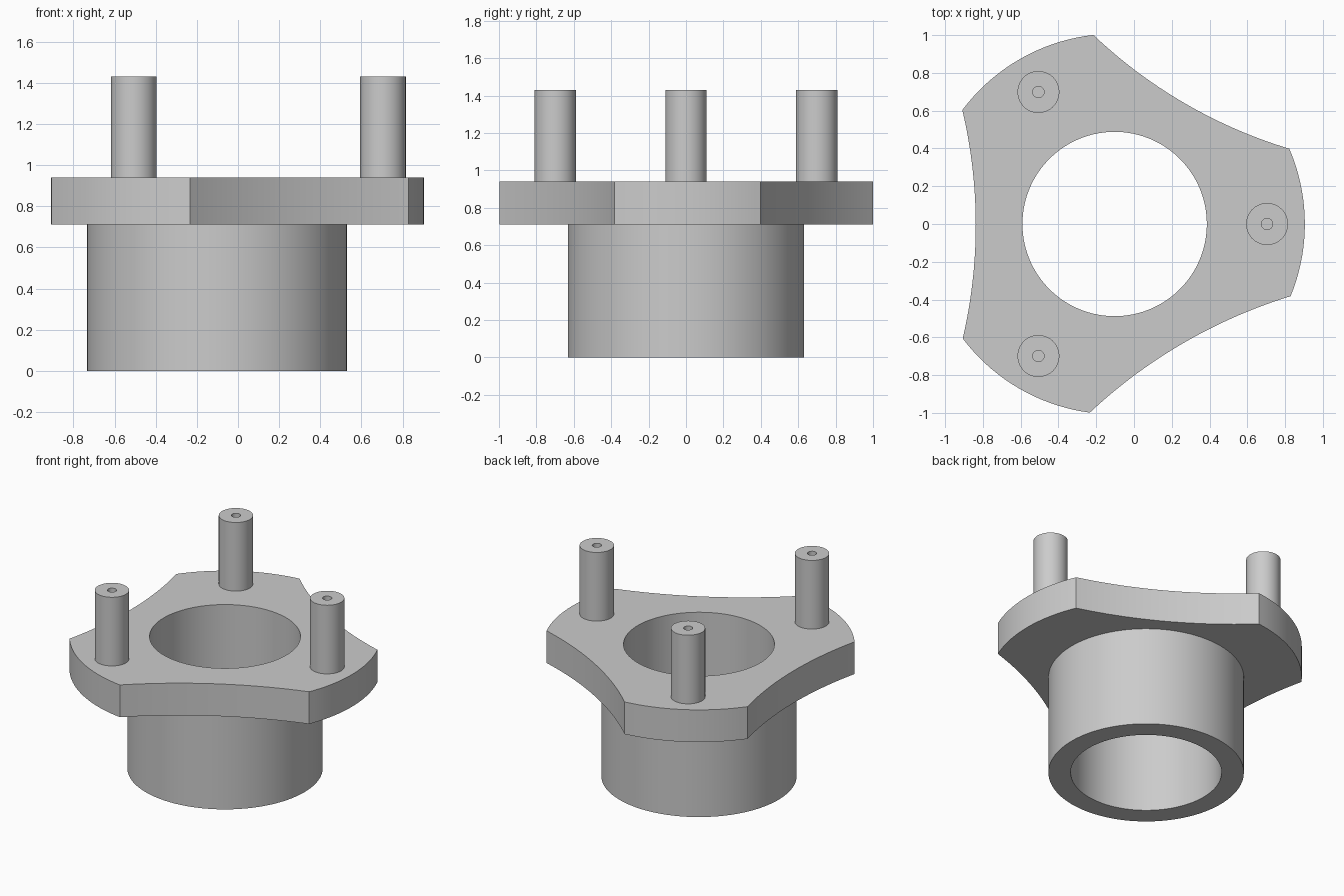
import bpy, bmesh, math
from mathutils import Vector

old = bpy.data.objects.get("Cube")
if old:
    bpy.data.objects.remove(old, do_unlink=True)

CENTRE_X = -0.1025
BORE, SLEEVE, ARM = 0.488, 0.632, 1.007
FLANGE_BOTTOM, FLANGE_TOP, POST_TOP = 0.71, 0.94, 1.43

grey = bpy.data.materials.new("plain grey")
grey.use_nodes = True
grey.diffuse_color = (0.6, 0.6, 0.6, 1)
bsdf = next(n for n in grey.node_tree.nodes if n.type == "BSDF_PRINCIPLED")
bsdf.inputs["Base Color"].default_value = grey.diffuse_color


def polar(radius, degrees):
    a = math.radians(degrees)
    return Vector((radius * math.cos(a), radius * math.sin(a)))


def skin(name, loops, location, closed=False):
    """Join stacked (points, z) loops with quads, closing or capping the ends."""
    bm = bmesh.new()
    rings = [[bm.verts.new((p.x, p.y, z)) for p in pts] for pts, z in loops]
    pairs = list(zip(rings, rings[1:]))
    if closed:
        pairs.append((rings[-1], rings[0]))
    else:
        bm.faces.new(rings[0])
        bm.faces.new(rings[-1])
    n = len(rings[0])
    for a, b in pairs:
        for i in range(n):
            j = (i + 1) % n
            bm.faces.new((a[i], a[j], b[j], b[i]))
    bmesh.ops.recalc_face_normals(bm, faces=bm.faces)
    mesh = bpy.data.meshes.new(name)
    bm.to_mesh(mesh)
    bm.free()
    mesh.materials.append(grey)
    mesh.shade_smooth()
    mesh.set_sharp_from_angle(angle=math.radians(30))
    obj = bpy.data.objects.new(name, mesh)
    obj.location = location
    bpy.context.collection.objects.link(obj)
    return obj


# Three-armed flange outline: round arm tips joined by shallow concave sides
arms = [(-22.3, 23.3), (96.4, 143.2), (217.0, 262.5)]
SIDE_SAG, TIP_STEPS, SIDE_STEPS = 0.07, 18, 30
outline = []
for k, (start, end) in enumerate(arms):
    for i in range(TIP_STEPS):
        outline.append(polar(ARM, start + (end - start) * i / TIP_STEPS))
    p, q = polar(ARM, end), polar(ARM, arms[(k + 1) % 3][0])
    half = (q - p).length / 2
    inward = -((p + q) / 2).normalized()
    curve_radius = (half ** 2 + SIDE_SAG ** 2) / (2 * SIDE_SAG)
    for i in range(SIDE_STEPS):
        t = i / SIDE_STEPS
        along = (2 * t - 1) * half
        sag = math.sqrt(curve_radius ** 2 - along ** 2) - curve_radius + SIDE_SAG
        outline.append(p.lerp(q, t) + inward * sag)

# Sleeve and flange share one through bore
bore = [p.normalized() * BORE for p in outline]
sleeve = [p.normalized() * SLEEVE for p in outline]
skin("flanged_sleeve",
     [(bore, 0), (sleeve, 0), (sleeve, FLANGE_BOTTOM), (outline, FLANGE_BOTTOM),
      (outline, FLANGE_TOP), (bore, FLANGE_TOP)],
     (CENTRE_X, 0, 0), closed=True)

# Posts with a blind pilot hole in the top
post = [polar(0.111, a) for a in range(0, 360, 8)]
pilot = [polar(0.03, a) for a in range(0, 360, 8)]
for name, angle in (("right_front_post", 240), ("left_post", 0), ("right_back_post", 120)):
    p = polar(0.807, angle)
    skin(name,
         [(post, FLANGE_TOP - 0.01), (post, POST_TOP), (pilot, POST_TOP), (pilot, POST_TOP - 0.3)],
         (CENTRE_X + p.x, p.y, 0))
